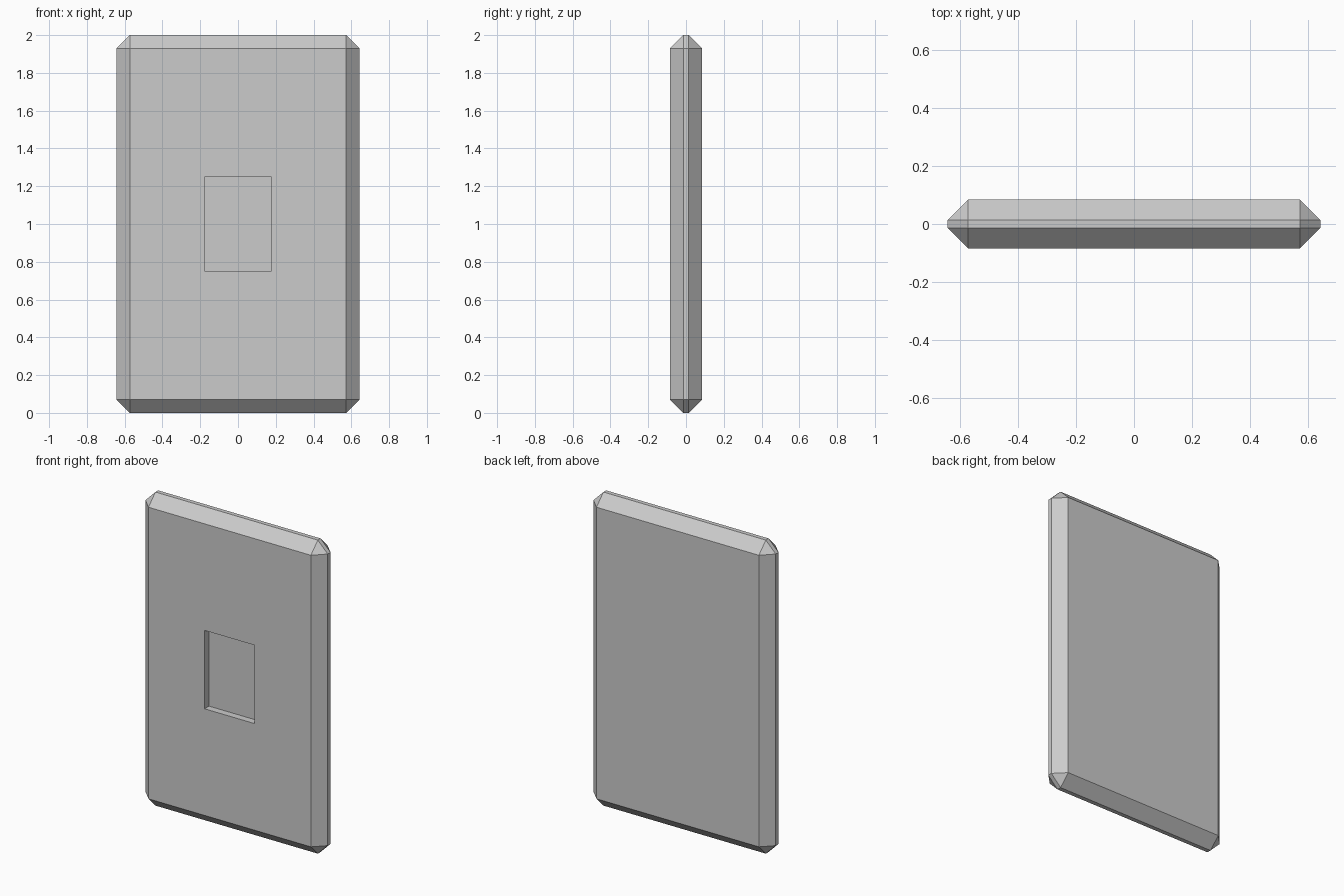
import bpy

if "Cube" in bpy.data.objects:
    bpy.data.objects.remove(bpy.data.objects["Cube"])


def box(name, size, centre):
    bpy.ops.mesh.primitive_cube_add(size=1, location=centre)
    ob = bpy.context.object
    ob.name = name
    ob.scale = size
    bpy.ops.object.transform_apply(location=False, rotation=False, scale=True)
    return ob


# Upright slab with wide flat chamfers on every edge
slab = box("slab", (1.286, 0.168, 2.0), (0, 0, 1))
chamfer = slab.modifiers.new("chamfer", "BEVEL")
chamfer.width = 0.07
chamfer.segments = 1
chamfer.limit_method = "NONE"

# Shallow rectangular recess in the middle of the front face
front, depth = -0.084, 0.045
cutter = box("recess_cutter", (0.354, 2 * depth, 0.5), (0, front, 1))
cutter.hide_render = True
cutter.display_type = "WIRE"
recess = slab.modifiers.new("recess", "BOOLEAN")
recess.operation = "DIFFERENCE"
recess.solver = "EXACT"
recess.object = cutter

# Bake the modifiers and drop the helper
bpy.context.view_layer.objects.active = slab
for name in ("chamfer", "recess"):
    bpy.ops.object.modifier_apply(modifier=name)
bpy.data.objects.remove(cutter)
